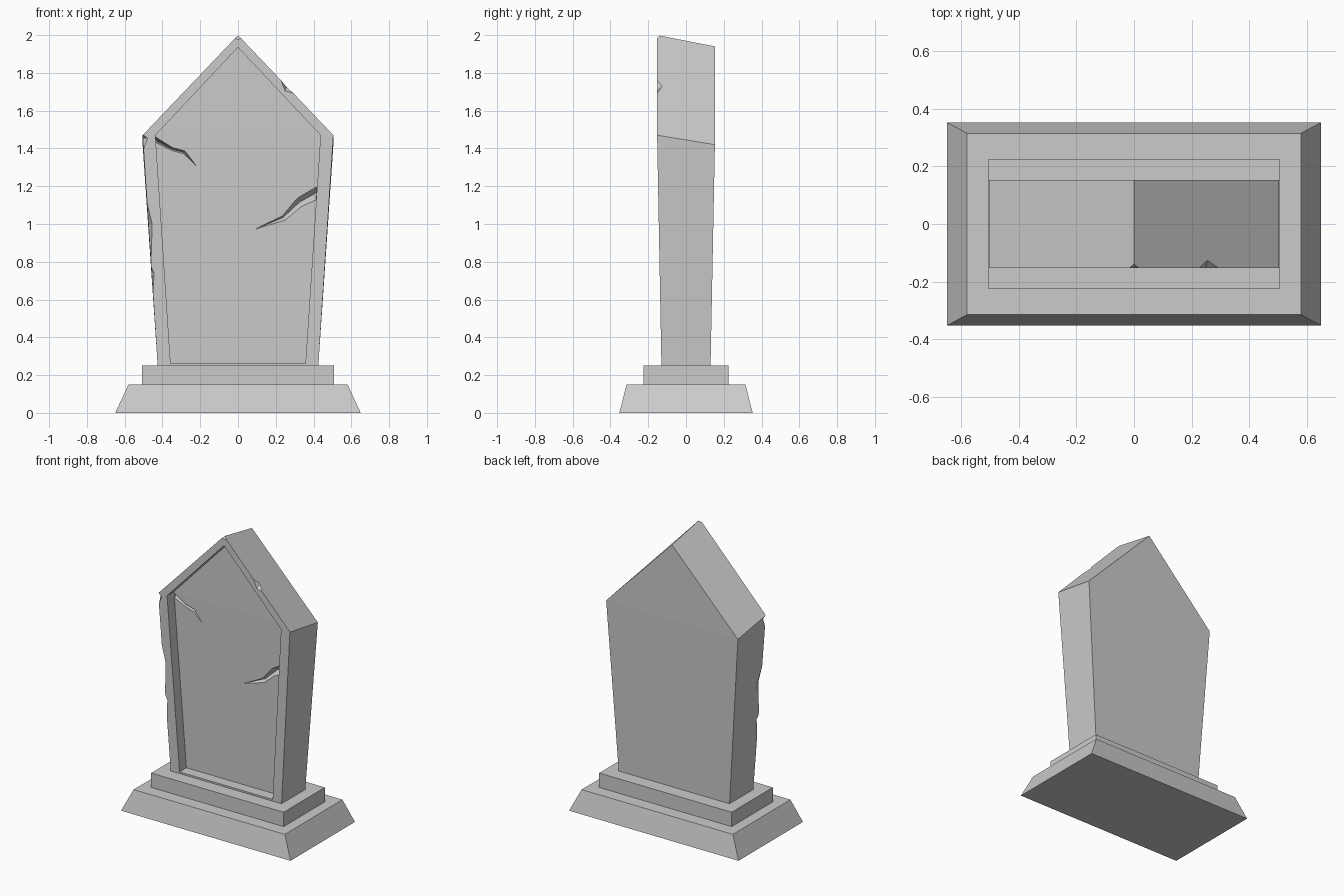
import bpy, bmesh
from mathutils import Vector

if "Cube" in bpy.data.objects:
    bpy.data.objects.remove(bpy.data.objects["Cube"])

RECESS = 0.075


def finish(name, bm):
    bmesh.ops.recalc_face_normals(bm, faces=bm.faces)
    me = bpy.data.meshes.new(name)
    bm.to_mesh(me)
    bm.free()
    ob = bpy.data.objects.new(name, me)
    bpy.context.collection.objects.link(ob)
    return ob


def bridge(bm, a, b):
    n = len(a)
    for i in range(n):
        bm.faces.new((a[i], a[(i + 1) % n], b[(i + 1) % n], b[i]))


def tapered_block(name, x0, y0, z0, x1, y1, z1):
    bm = bmesh.new()
    rings = [[bm.verts.new((sx * x, sy * y, z)) for sx, sy in ((-1, -1), (1, -1), (1, 1), (-1, 1))]
             for x, y, z in ((x0, y0, z0), (x1, y1, z1))]
    bridge(bm, *rings)
    bm.faces.new(rings[0])
    bm.faces.new(rings[1])
    return finish(name, bm)


def front_y(z):
    return -0.13 - 0.023 * min(1, (z - 0.25) / 1.22)


def edge_x(z):
    return 0.425 + 0.08 * (z - 0.25) / 1.22


# Stepped base
tapered_block("base_plinth", 0.65, 0.353, 0, 0.58, 0.315, 0.15)
tapered_block("base_step", 0.508, 0.225, 0.15, 0.508, 0.225, 0.25)

# Pointed slab with a recessed front panel
bm = bmesh.new()


def ring(xb, zb, xs, zs, za, yfunc):
    pts = ((-xb, zb), (xb, zb), (xs, zs), (0, za), (-xs, zs))
    return [bm.verts.new((x, yfunc(z), z)) for x, z in pts]


back = ring(0.425, 0.25, 0.505, 1.42, 1.94, lambda z: 0.13 if z < 1 else 0.153)
front = ring(0.425, 0.25, 0.505, 1.47, 2.0, front_y)
rim = ring(0.357, 0.262, 0.437, 1.47, 1.935, front_y)
panel = ring(0.357, 0.262, 0.437, 1.47, 1.935, lambda z: front_y(z) + RECESS)
for a, b in ((back, front), (front, rim), (rim, panel)):
    bridge(bm, a, b)
for r in (back, panel):
    bm.faces.new((r[0], r[1], r[2], r[4]))
    bm.faces.new((r[4], r[2], r[3]))
slab = finish("headstone_slab", bm)

# Cutter holding all the damage
bm = bmesh.new()


def crack(stations):
    # each station: upper x, z, lower x, z, groove x, z, depth
    rings = []
    for ux, uz, lx, lz, gx, gz, d in stations:
        rings.append([bm.verts.new((x, front_y(z) + RECESS + o, z))
                      for x, z, o in ((ux, uz, -0.003), (lx, lz, -0.003), (gx, gz, d))])
    for a, b in zip(rings, rings[1:]):
        bridge(bm, a, b)
    bm.faces.new(rings[0])
    bm.faces.new(rings[-1])


def chip(*pts):
    vs = [bm.verts.new(p) for p in pts]
    bmesh.ops.convex_hull(bm, input=vs)


def side_chip(z0, z1, zm, dx, dy):
    x, y = edge_x(zm), front_y(zm)
    chip((-edge_x(z0) - 0.001, front_y(z0) - 0.001, z0), (-edge_x(z1) - 0.001, front_y(z1) - 0.001, z1),
         (-x + dx, y, zm), (-x, y + dy, zm), (-x - 0.04, y - 0.04, zm))


# Panel cracks
crack([(0.095, 0.977, 0.097, 0.972, 0.097, 0.974, 0.002),
       (0.235, 1.045, 0.25, 1.018, 0.24, 1.035, 0.025),
       (0.315, 1.14, 0.335, 1.09, 0.325, 1.115, 0.035),
       (0.417, 1.20, 0.413, 1.125, 0.415, 1.165, 0.045)])
crack([(-0.436, 1.462, -0.434, 1.43, -0.435, 1.442, 0.035),
       (-0.345, 1.405, -0.35, 1.388, -0.348, 1.396, 0.025),
       (-0.28, 1.388, -0.287, 1.37, -0.284, 1.378, 0.02),
       (-0.22, 1.31, -0.224, 1.308, -0.222, 1.309, 0.002)])

# Edge chips
side_chip(0.78, 1.12, 1.0, 0.02, 0.05)
side_chip(0.62, 0.775, 0.74, 0.013, 0.03)
side_chip(1.39, 1.475, 1.455, 0.025, 0.03)
y = front_y(1.7)
chip((0.226, y, 1.764), (0.295, y, 1.692), (0.25, y, 1.705), (0.255, y + 0.027, 1.728), (0.30, y - 0.04, 1.77))
chip((-0.016, y, 1.983), (0.016, y, 1.983), (0, y, 1.975), (0, y + 0.016, 2.0), (0, y - 0.03, 2.03))
cutter = finish("damage_cutter", bm)
cutter.hide_render = True

# Carve the slab and discard the cutter
mod = slab.modifiers.new("damage", 'BOOLEAN')
mod.operation = 'DIFFERENCE'
mod.solver = 'EXACT'
mod.object = cutter
bpy.context.view_layer.objects.active = slab
bpy.ops.object.modifier_apply(modifier=mod.name)
bpy.data.objects.remove(cutter)
